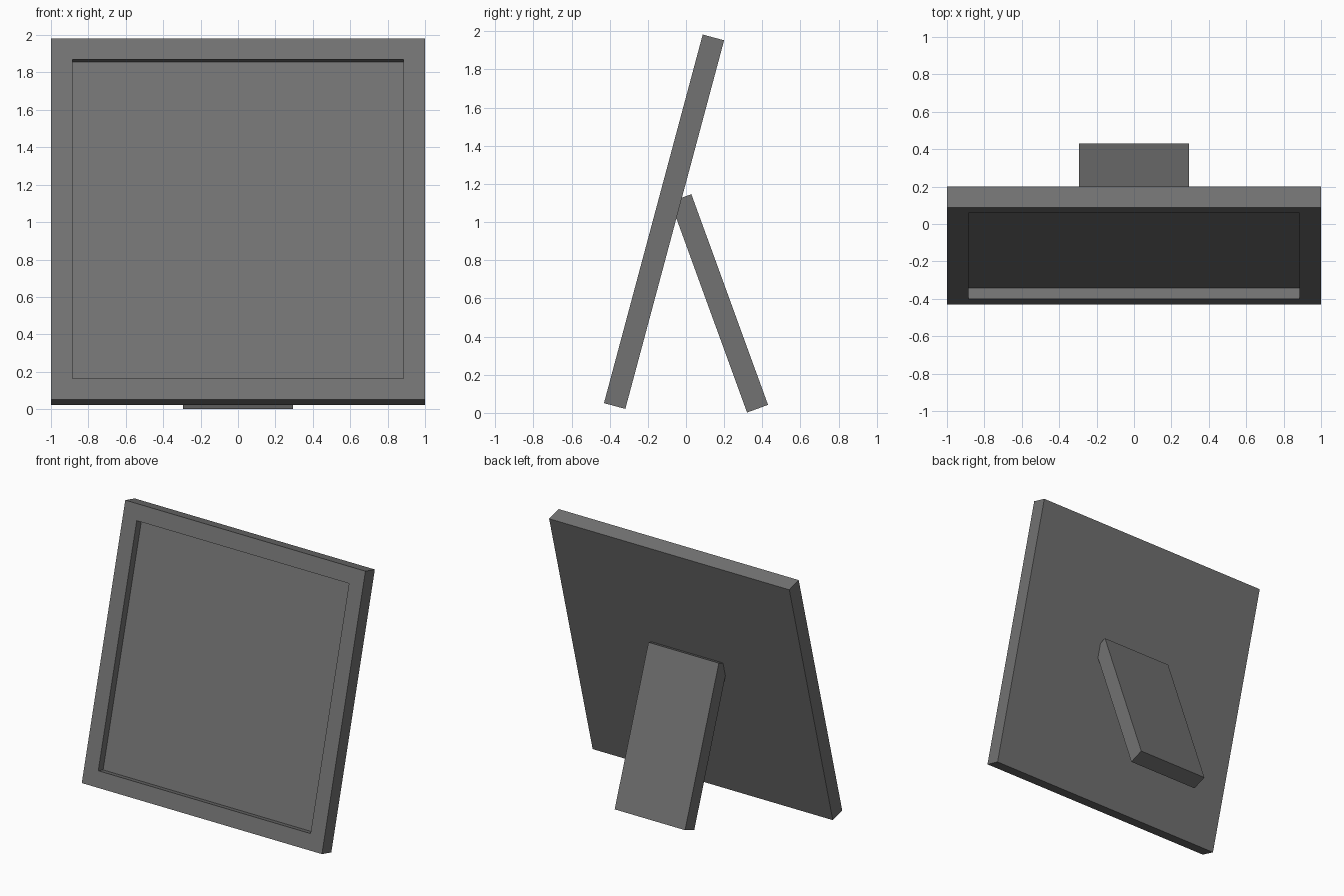
import bpy, bmesh
from math import radians
from mathutils import Matrix, Vector

if "Cube" in bpy.data.objects:
    bpy.data.objects.remove(bpy.data.objects["Cube"])

# Dark grey shared by both parts
dark = bpy.data.materials.new("dark_grey")
dark.diffuse_color = (0.17, 0.17, 0.17, 1)
dark.use_nodes = True
dark.node_tree.nodes["Principled BSDF"].inputs["Base Color"].default_value = dark.diffuse_color


def finish(bm, name, origin, angle):
    """Tilt the flat-built part about x, move it into place and link it."""
    bm.transform(Matrix.Translation(origin) @ Matrix.Rotation(radians(angle), 4, 'X'))
    bmesh.ops.recalc_face_normals(bm, faces=bm.faces)
    mesh = bpy.data.meshes.new(name)
    bm.to_mesh(mesh)
    bm.free()
    mesh.materials.append(dark)
    bpy.context.collection.objects.link(bpy.data.objects.new(name, mesh))


def box(x0, x1, y0, y1, z0, z1):
    bm = bmesh.new()
    bmesh.ops.create_cube(bm, size=1)
    bm.transform(Matrix.Translation(((x0 + x1) / 2, (y0 + y1) / 2, (z0 + z1) / 2))
                 @ Matrix.Diagonal((x1 - x0, y1 - y0, z1 - z0, 1)))
    return bm


# Frame panel: leaning slab with a picture recess inset in the front
bm = box(-1, 1, 0, 0.116, 0, 2)
bm.normal_update()
front = min(bm.faces, key=lambda f: f.calc_center_median().y)
bmesh.ops.inset_region(bm, faces=[front], thickness=0.116, use_even_offset=True)
ext = bmesh.ops.extrude_face_region(bm, geom=[front])
bmesh.ops.translate(bm, vec=(0, 0.06, 0),
                    verts=[v for v in ext['geom'] if isinstance(v, bmesh.types.BMVert)])
if front.is_valid:
    bmesh.ops.delete(bm, geom=[front], context='FACES_ONLY')
finish(bm, "frame_panel", Vector((0, -0.43, 0.051)), -15)

# Rear stand: tilted leg whose top end is buried in the panel
bm = box(-0.293, 0.293, 0, 0.117, 0, 1.175)
finish(bm, "rear_stand", Vector((0, 0.32, 0.002)), 20)
